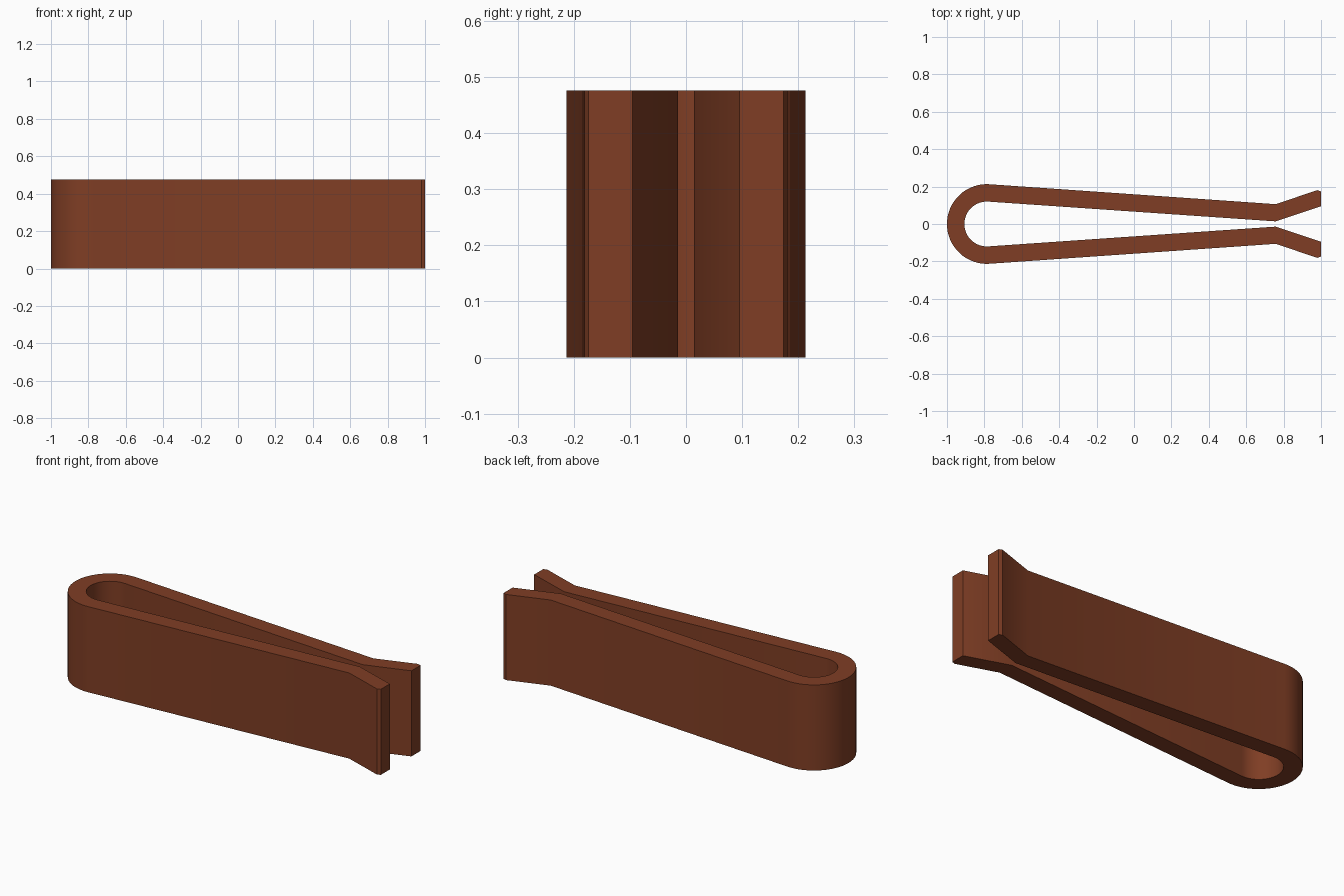
import bpy, bmesh, math

if "Cube" in bpy.data.objects:
    bpy.data.objects.remove(bpy.data.objects["Cube"])

HEIGHT = 0.476
CX, R_OUT, R_IN = -0.787, 0.213, 0.12
ARC_STEPS = 16
TILT = math.radians(4)

# Matched outer / inner outline points of one arm, from the bend to the flared tip
half = []
for i in range(ARC_STEPS + 1):
    a = math.pi + (math.pi / 2 - TILT - math.pi) * i / ARC_STEPS
    c, s = math.cos(a), math.sin(a)
    half.append(((CX + R_OUT * c, R_OUT * s), (CX + R_IN * c, R_IN * s)))
half[0] = ((CX - R_OUT, 0), (CX - R_IN, 0))
half += [((0.758, 0.106), (0.758, 0.014)),   # pinch
         ((0.98, 0.181), (0.98, 0.088)),     # flare
         ((1.0, 0.174), (1.0, 0.095))]       # chamfered tip

# Mirror to the second arm, giving one continuous strip
mirrored = [tuple((x, -y) for x, y in pair) for pair in half[:0:-1]]
strip = mirrored + half

# Sweep the strip upward as a closed band
bm = bmesh.new()
rings = []
for (ox, oy), (ix, iy) in strip:
    rings.append([bm.verts.new(p) for p in (
        (ox, oy, 0), (ox, oy, HEIGHT), (ix, iy, HEIGHT), (ix, iy, 0))])
for a, b in zip(rings, rings[1:]):
    for k in range(4):
        bm.faces.new((a[k], a[(k + 1) % 4], b[(k + 1) % 4], b[k]))
bm.faces.new(rings[0])
bm.faces.new(rings[-1][::-1])
bmesh.ops.recalc_face_normals(bm, faces=bm.faces)

mesh = bpy.data.meshes.new("spring_clip")
bm.to_mesh(mesh)
bm.free()

brown = bpy.data.materials.new("reddish brown")
brown.diffuse_color = (0.215, 0.048, 0.018, 1)
brown.use_nodes = True
brown.node_tree.nodes["Principled BSDF"].inputs["Base Color"].default_value = brown.diffuse_color
mesh.materials.append(brown)

clip = bpy.data.objects.new("spring_clip", mesh)
bpy.context.collection.objects.link(clip)
bpy.context.view_layer.objects.active = clip
clip.select_set(True)
bpy.ops.object.shade_smooth_by_angle(angle=math.radians(30))
